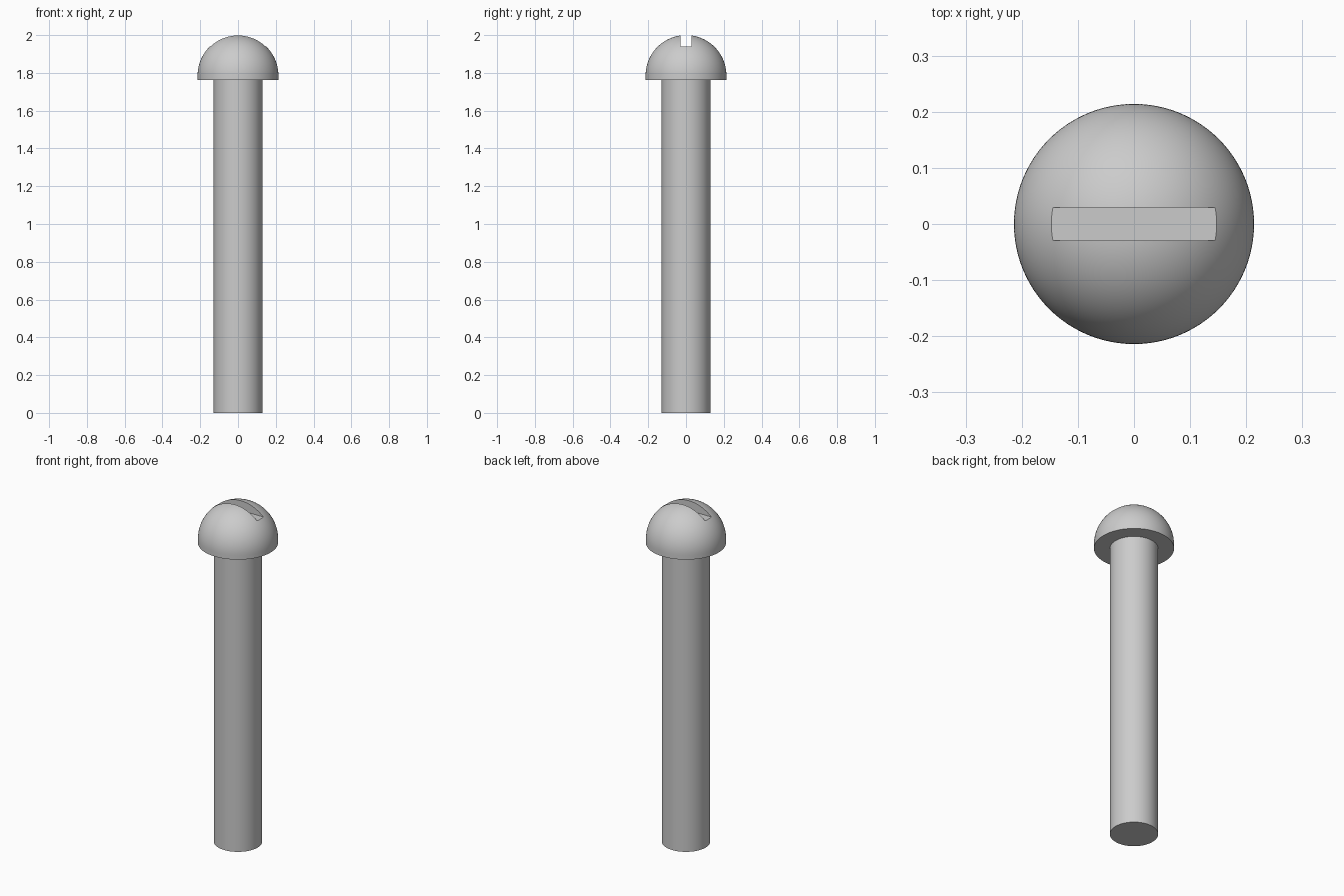
import bpy
import math
import bmesh

cube = bpy.data.objects.get("Cube")
if cube:
    bpy.data.objects.remove(cube, do_unlink=True)

SEGMENTS = 96
HEAD_R, HEAD_BASE, SHAFT_R = 0.214, 1.762, 0.129
DOME_Z = 2.0 - HEAD_R
SLOT_FLOOR, SLOT_WIDTH = 1.941, 0.059

steel = bpy.data.materials.new("grey steel")
steel.use_nodes = True
grey = (0.6, 0.6, 0.6, 1.0)
steel.diffuse_color = grey
steel.node_tree.nodes["Principled BSDF"].inputs["Base Color"].default_value = grey


def lathe(name, profile):
    """Revolve an (r, z) profile that starts and ends on the axis."""
    bm = bmesh.new()
    verts = [bm.verts.new((r, 0, z)) for r, z in profile]
    edges = [bm.edges.new(pair) for pair in zip(verts, verts[1:])]
    bmesh.ops.spin(bm, geom=verts + edges, cent=(0, 0, 0), axis=(0, 0, 1),
                   angle=math.tau, steps=SEGMENTS, use_merge=True)
    bmesh.ops.remove_doubles(bm, verts=bm.verts, dist=1e-5)
    bmesh.ops.recalc_face_normals(bm, faces=bm.faces)
    mesh = bpy.data.meshes.new(name)
    bm.to_mesh(mesh)
    bm.free()
    mesh.materials.append(steel)
    obj = bpy.data.objects.new(name, mesh)
    bpy.context.collection.objects.link(obj)
    return obj


def select_only(obj):
    bpy.ops.object.select_all(action='DESELECT')
    obj.select_set(True)
    bpy.context.view_layer.objects.active = obj


# Straight shank, seated just inside the head
shank = lathe("shank", [(0, 0), (SHAFT_R, 0), (SHAFT_R, HEAD_BASE + 0.01),
                        (0, HEAD_BASE + 0.01)])

# Domed head with a short straight rim
arc = [math.radians(a) for a in range(0, 90, 3)]
dome = [(HEAD_R * math.cos(a), DOME_Z + HEAD_R * math.sin(a)) for a in arc]
head = lathe("head", [(0, HEAD_BASE), (HEAD_R, HEAD_BASE)] + dome + [(0, 2.0)])

# Driver slot cut across the top of the dome
bpy.ops.mesh.primitive_cube_add(size=1, location=(0, 0, SLOT_FLOOR + 0.1))
cutter = bpy.context.object
cutter.name = "slot_cutter"
cutter.scale = (1, SLOT_WIDTH, 0.2)
cutter.hide_render = True
cutter.data.materials.append(steel)
select_only(head)
cut = head.modifiers.new("slot", 'BOOLEAN')
cut.operation = 'DIFFERENCE'
cut.solver = 'EXACT'
cut.object = cutter
bpy.ops.object.modifier_apply(modifier=cut.name)
bpy.data.objects.remove(cutter, do_unlink=True)

for part in (shank, head):
    select_only(part)
    bpy.ops.object.shade_smooth_by_angle(angle=math.radians(30))
